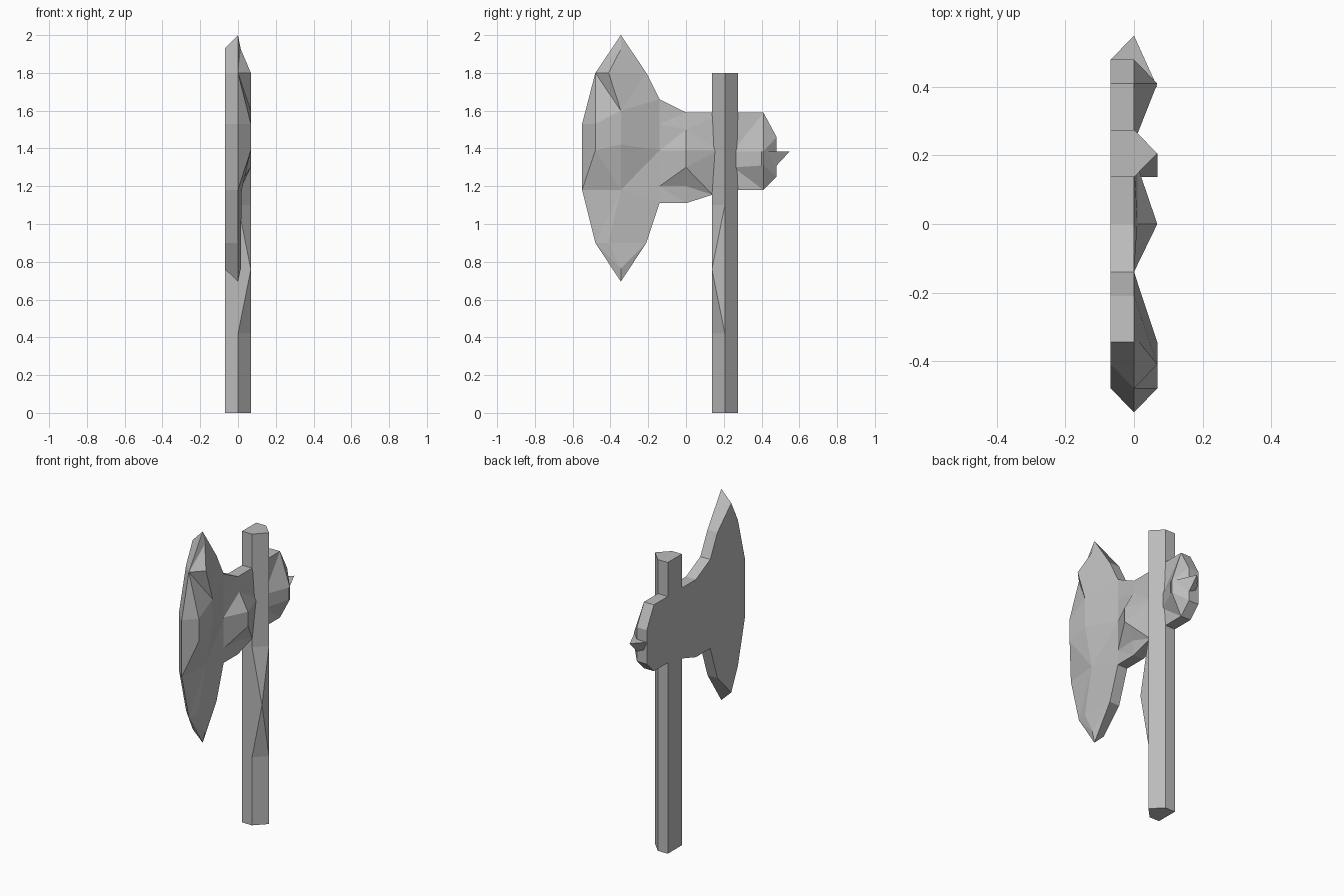
import bpy
import bmesh
from mathutils import Vector
from mathutils.geometry import delaunay_2d_cdt

cube = bpy.data.objects.get("Cube")
if cube:
    bpy.data.objects.remove(cube)

T = 0.068  # half thickness of the whole axe

grey = bpy.data.materials.new("plain grey")
grey.use_nodes = True
grey.diffuse_color = (0.5, 0.5, 0.5, 1)
grey.node_tree.nodes["Principled BSDF"].inputs["Base Color"].default_value = grey.diffuse_color


def finish(bm, name):
    bmesh.ops.remove_doubles(bm, verts=bm.verts, dist=0.0005)
    bmesh.ops.recalc_face_normals(bm, faces=bm.faces)
    mesh = bpy.data.meshes.new(name)
    bm.to_mesh(mesh)
    bm.free()
    mesh.materials.append(grey)
    obj = bpy.data.objects.new(name, mesh)
    bpy.context.collection.objects.link(obj)
    return obj


def relief(name, rim, back, peaks):
    """Slab: flat back at -T, rim at x = 0, faceted +x side through the peaks."""
    bm = bmesh.new()
    rv = [bm.verts.new((0, y, z)) for y, z in rim]
    bv = [bm.verts.new((-T, y, z)) for y, z in back]
    n = len(rim)
    for i in range(n):
        j = (i + 1) % n
        bm.faces.new((rv[i], rv[j], bv[j], bv[i]))
    bm.faces.new(bv[::-1])
    pts = [Vector(p) for p in rim] + [Vector((y, z)) for x, y, z in peaks]
    loop = [(i, (i + 1) % n) for i in range(n)]
    co, _, tris, orig, _, _ = delaunay_2d_cdt(pts, loop, [], 1, 1e-5)
    front = []
    for p, src in zip(co, orig):
        k = src[0]
        front.append(rv[k] if k < n else bm.verts.new((peaks[k - n][0], p.x, p.y)))
    for t in tris:
        bm.faces.new([front[i] for i in t])
    return finish(bm, name)


# Crescent blade with its neck running into the handle
neck = [(-0.21, 1.8), (-0.14, 1.66), (0, 1.59), (0.2, 1.59),
        (0.2, 1.16), (0.14, 1.155), (0, 1.11), (-0.14, 1.11), (-0.21, 0.9)]
edge = [(-0.345, 0.695), (-0.48, 0.9), (-0.55, 1.18), (-0.55, 1.53), (-0.48, 1.8), (-0.345, 2.0)]
inner = [(-0.345, 0.76), (-0.41, 0.9), (-0.48, 1.18), (-0.48, 1.53), (-0.41, 1.8), (-0.345, 1.93)]
blade_peaks = [(0.015, -0.345, 1.925), (T, -0.41, 1.8), (T, -0.48, 1.53), (T, -0.48, 1.39),
               (T, -0.345, 1.6), (T, -0.345, 1.42), (0.015, -0.41, 0.9), (0.015, -0.345, 0.765),
               (0.02, -0.345, 1.18), (0, -0.14, 1.53), (0, -0.14, 1.39), (0, -0.14, 1.2),
               (T, 0, 1.39), (T, 0, 1.3), (0.01, 0, 1.5), (0.01, 0, 1.2), (0.01, 0.17, 1.39)]
relief("axe_blade", neck + edge, neck + inner, blade_peaks)

# Blunt poll behind the handle
poll = [(0.2, 1.59), (0.41, 1.59), (0.48, 1.46), (0.48, 1.25), (0.41, 1.18), (0.2, 1.18)]
relief("axe_poll", poll, poll, [(T, 0.41, 1.385), (T, 0.41, 1.31), (0.005, 0.25, 1.385), (0.005, 0.25, 1.3)])

# Small flat-topped spike on the poll
bm = bmesh.new()
top = [bm.verts.new((x, y, 1.385)) for x, y in ((-T, 0.4), (T, 0.4), (0, 0.55), (-T, 0.48))]
low = [bm.verts.new((x, y, 1.31)) for x, y in ((-T, 0.4), (T, 0.4), (0, 0.48), (-T, 0.45))]
bm.faces.new(top)
bm.faces.new(low[::-1])
for i in range(4):
    j = (i + 1) % 4
    bm.faces.new((top[i], low[i], low[j], top[j]))
finish(bm, "poll_spike")

# Five-sided handle with a ridge along +x
section = [(-T, 0.137), (0, 0.137), (T, 0.206), (0, 0.275), (-T, 0.275)]
bm = bmesh.new()
ends = [[bm.verts.new((x, y, z)) for x, y in section] for z in (0, 1.8)]
bm.faces.new(ends[0][::-1])
bm.faces.new(ends[1])
for i in range(5):
    j = (i + 1) % 5
    bm.faces.new((ends[0][i], ends[0][j], ends[1][j], ends[1][i]))
finish(bm, "handle")

# Pointed swelling on the front of the grip
bm = bmesh.new()
for p in ((0, 0.137, 1.1), (0, 0.137, 0.42), (T, 0.137, 0.76), (T, 0.206, 1.1), (T, 0.206, 0.42)):
    bm.verts.new(p)
bmesh.ops.convex_hull(bm, input=bm.verts)
finish(bm, "grip_swelling")
